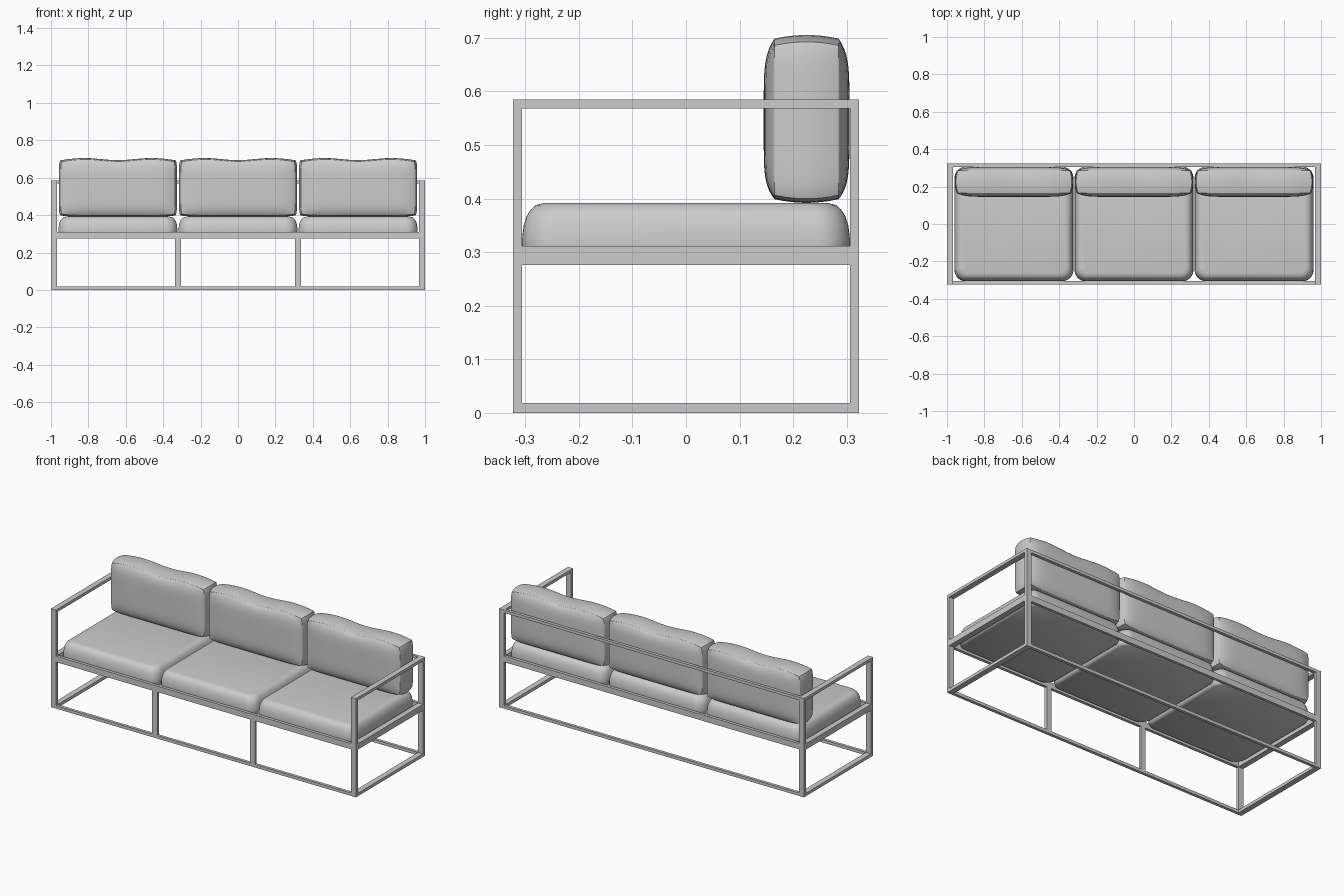
import bpy, bmesh, math

if "Cube" in bpy.data.objects:
    bpy.data.objects.remove(bpy.data.objects["Cube"])

W, D, H = 1.0, 0.323, 0.585        # half width, half depth, arm height
BX, BY = 0.033, 0.017              # bar section
S0, S1 = 0.276, 0.311              # seat rail heights


def finish(name, bm, angle=None):
    bmesh.ops.recalc_face_normals(bm, faces=bm.faces)
    me = bpy.data.meshes.new(name)
    bm.to_mesh(me)
    bm.free()
    ob = bpy.data.objects.new(name, me)
    bpy.context.collection.objects.link(ob)
    if angle:
        bpy.ops.object.select_all(action='DESELECT')
        ob.select_set(True)
        bpy.context.view_layer.objects.active = ob
        bpy.ops.object.shade_smooth_by_angle(angle=math.radians(angle))
    return ob


def bar(name, x0, x1, y0, y1, z0, z1):
    bm = bmesh.new()
    bmesh.ops.create_cube(bm, size=1)
    for v in bm.verts:
        v.co = (x0 + (v.co.x + .5) * (x1 - x0),
                y0 + (v.co.y + .5) * (y1 - y0),
                z0 + (v.co.z + .5) * (z1 - z0))
    return finish(name, bm)


# Side frames: two posts plus floor, seat and arm rails
for side, x0 in (("left", -W), ("right", W - BX)):
    x1 = x0 + BX
    bar(side + "_front_post", x0, x1, -D, -D + BY, 0, H)
    bar(side + "_back_post", x0, x1, D - BY, D, 0, H)
    for part, z0, z1 in (("floor_rail", 0, 0.018), ("seat_rail", S0, S1), ("arm_rail", H - BY, H)):
        bar(side + "_" + part, x0, x1, -D + BY, D - BY, z0, z1)

# Long rails between the side frames
xi = W - BX
for end, y0 in (("front", -D), ("back", D - BY)):
    bar(end + "_floor_rail", -xi, xi, y0, y0 + BY, 0, 0.018)
    bar(end + "_seat_rail", -xi, xi, y0, y0 + BY, S0, S1)
bar("back_top_rail", -xi, xi, D - BY, D, H - BY, H)

# Middle legs along the front only
for side, x in (("left", -0.32), ("right", 0.32)):
    bar(side + "_middle_leg", x - BX / 2, x + BX / 2, -D, -D + BY, 0.018, S0)


def seat_cushion(name, cx):
    # Rounded rectangles lofted through (inset, height) steps
    steps = ((0.014, .280), (0.004, .287), (0, .30), (0, .325), (0.003, .35),
             (0.009, .368), (0.016, .379), (0.026, .388), (0.042, .392))
    hx, hy, r, n = 0.318, 0.306, 0.06, 8
    bm = bmesh.new()
    loops = []
    for inset, z in steps:
        rr = r - inset * 0.5
        loop = []
        for k, (sx, sy) in enumerate(((1, 1), (-1, 1), (-1, -1), (1, -1))):
            for i in range(n + 1):
                a = math.pi / 2 * (k + i / n)
                loop.append(bm.verts.new((cx + sx * (hx - inset - rr) + rr * math.cos(a),
                                          sy * (hy - inset - rr) + rr * math.sin(a), z)))
        loops.append(loop)
    for lo, hi in zip(loops, loops[1:]):
        for i in range(len(lo)):
            j = (i + 1) % len(lo)
            bm.faces.new((lo[i], lo[j], hi[j], hi[i]))
    bm.faces.new(loops[0][::-1])
    bm.faces.new(loops[-1])
    finish(name, bm, 40)


def back_cushion(name, cx):
    # Dense box puffed out between its front and back seams
    bm = bmesh.new()
    bmesh.ops.create_cube(bm, size=2)
    bmesh.ops.subdivide_edges(bm, edges=bm.edges[:], cuts=19, use_grid_fill=True)
    for p in bm.verts:
        u, v, w = (math.sin(math.pi / 2 * t) for t in p.co)
        puff = (1 - u ** 8) * (1 - w ** 6)
        edge = 1 - v * v
        x = u * (0.306 + 0.010 * edge) * (1 - 0.022 * w ** 8)
        y = 0.225 + v * (0.060 + 0.020 * puff)
        z = 0.546 + w * (0.147 + 0.007 * edge) * (1 - 0.05 * u ** 10)
        # Soft wave along the top edge
        z += max(w, 0) ** 4 * 0.006 * (-math.cos(2.6 * math.pi * u / 1.6) * (1 - u ** 4))
        p.co = (cx + x, y, z)
    finish(name, bm, 50)


# Three cushion pairs
for place, cx in (("left", -0.642), ("middle", 0), ("right", 0.642)):
    seat_cushion(place + "_seat_cushion", cx)
    back_cushion(place + "_back_cushion", cx)
